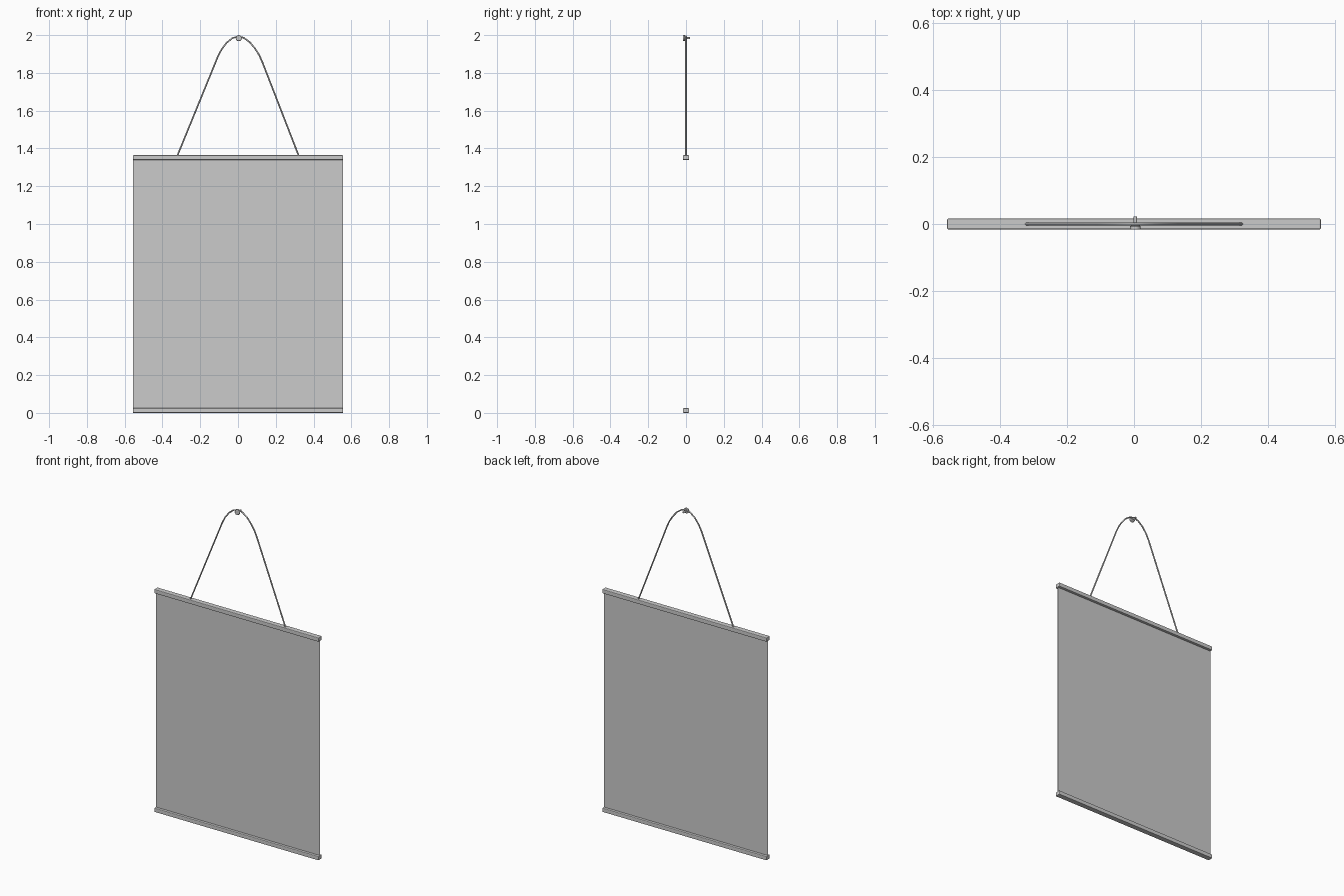
import bpy
from math import pi

if "Cube" in bpy.data.objects:
    bpy.data.objects.remove(bpy.data.objects["Cube"])


def box(name, size, z, bevel=0.0):
    bpy.ops.mesh.primitive_cube_add(size=1, location=(0, 0, z))
    ob = bpy.context.object
    ob.name = name
    ob.scale = size
    bpy.ops.object.transform_apply(location=False, rotation=False, scale=True)
    if bevel:
        m = ob.modifiers.new("bevel", 'BEVEL')
        m.width = bevel
        m.segments = 2
    return ob


def cylinder_y(name, r, y0, y1, x, z, bevel=0.0):
    bpy.ops.mesh.primitive_cylinder_add(vertices=24, radius=r, depth=y1 - y0,
                                        location=(x, (y0 + y1) / 2, z),
                                        rotation=(pi / 2, 0, 0))
    ob = bpy.context.object
    ob.name = name
    bpy.ops.object.shade_smooth_by_angle()
    if bevel:
        m = ob.modifiers.new("bevel", 'BEVEL')
        m.width = bevel
        m.segments = 2
    return ob


# Hanging sheet, clamped by a batten at each end
box("sheet", (1.11, 0.002, 1.34), 0.682)
for name, z in (("bottom_batten", 0.0125), ("top_batten", 1.3515)):
    box(name, (1.114, 0.033, 0.025), z, 0.004)

# Cord looped over the peg, both ends sunk into the top batten
path = [(-0.325, 1.352), (-0.106, 1.888), (-0.086, 1.926), (-0.06, 1.960),
        (-0.03, 1.984), (0.0, 1.993), (0.03, 1.986), (0.062, 1.963),
        (0.09, 1.929), (0.111, 1.896), (0.127, 1.862), (0.325, 1.352)]
cu = bpy.data.curves.new("cord", 'CURVE')
cu.dimensions = '3D'
cu.bevel_depth = 0.0042
cu.bevel_resolution = 2
cu.use_fill_caps = True
sp = cu.splines.new('POLY')
sp.points.add(len(path) - 1)
for p, (x, z) in zip(sp.points, path):
    p.co = (x, 0, z, 1)
bpy.context.collection.objects.link(bpy.data.objects.new("cord", cu))

# Wall peg: shaft and round head
cylinder_y("peg_shaft", 0.005, -0.008, 0.022, 0.004, 1.984)
cylinder_y("peg_head", 0.016, -0.017, -0.005, 0.004, 1.984, 0.003)
